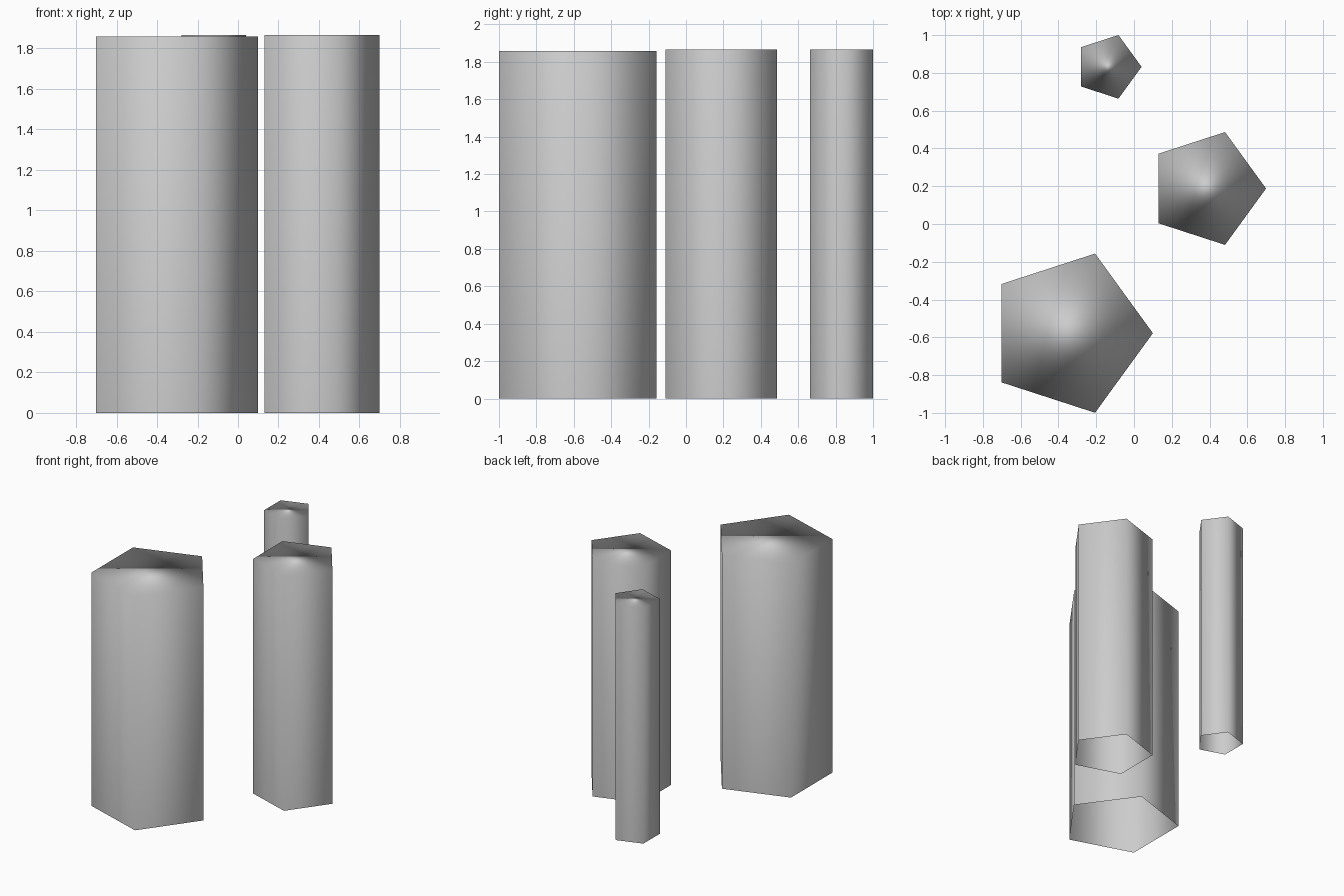
import bpy, bmesh
from math import cos, sin, tau

if "Cube" in bpy.data.objects:
    bpy.data.objects.remove(bpy.data.objects["Cube"])

SIDES = 5


def column(name, x, y, radius, height):
    """Five-sided column with a flat cap on top and an open base, smooth shaded."""
    bm = bmesh.new()
    ring = [bm.verts.new((radius * cos(tau * i / SIDES), radius * sin(tau * i / SIDES), height))
            for i in range(SIDES)]
    cap = bm.faces.new(ring)
    # Pull the walls down from the cap outline
    walls = bmesh.ops.extrude_edge_only(bm, edges=list(cap.edges))
    for v in walls["geom"]:
        if isinstance(v, bmesh.types.BMVert):
            v.co.z = 0.0
    bmesh.ops.recalc_face_normals(bm, faces=bm.faces)
    if cap.normal.z < 0:
        bmesh.ops.reverse_faces(bm, faces=bm.faces)
    for f in bm.faces:
        f.smooth = True
    mesh = bpy.data.meshes.new(name)
    bm.to_mesh(mesh)
    bm.free()
    obj = bpy.data.objects.new(name, mesh)
    obj.location = (x, y, 0)
    bpy.context.collection.objects.link(obj)
    # The tall walls dominate the shading
    mod = obj.modifiers.new("area_normals", 'WEIGHTED_NORMAL')
    mod.mode = 'FACE_AREA'
    return obj


# Three columns from thick to thin
column("large_column", -0.343, -0.578, 0.443, 1.858)
column("medium_column", 0.385, 0.188, 0.314, 1.867)
column("small_column", -0.137, 0.832, 0.177, 1.867)
